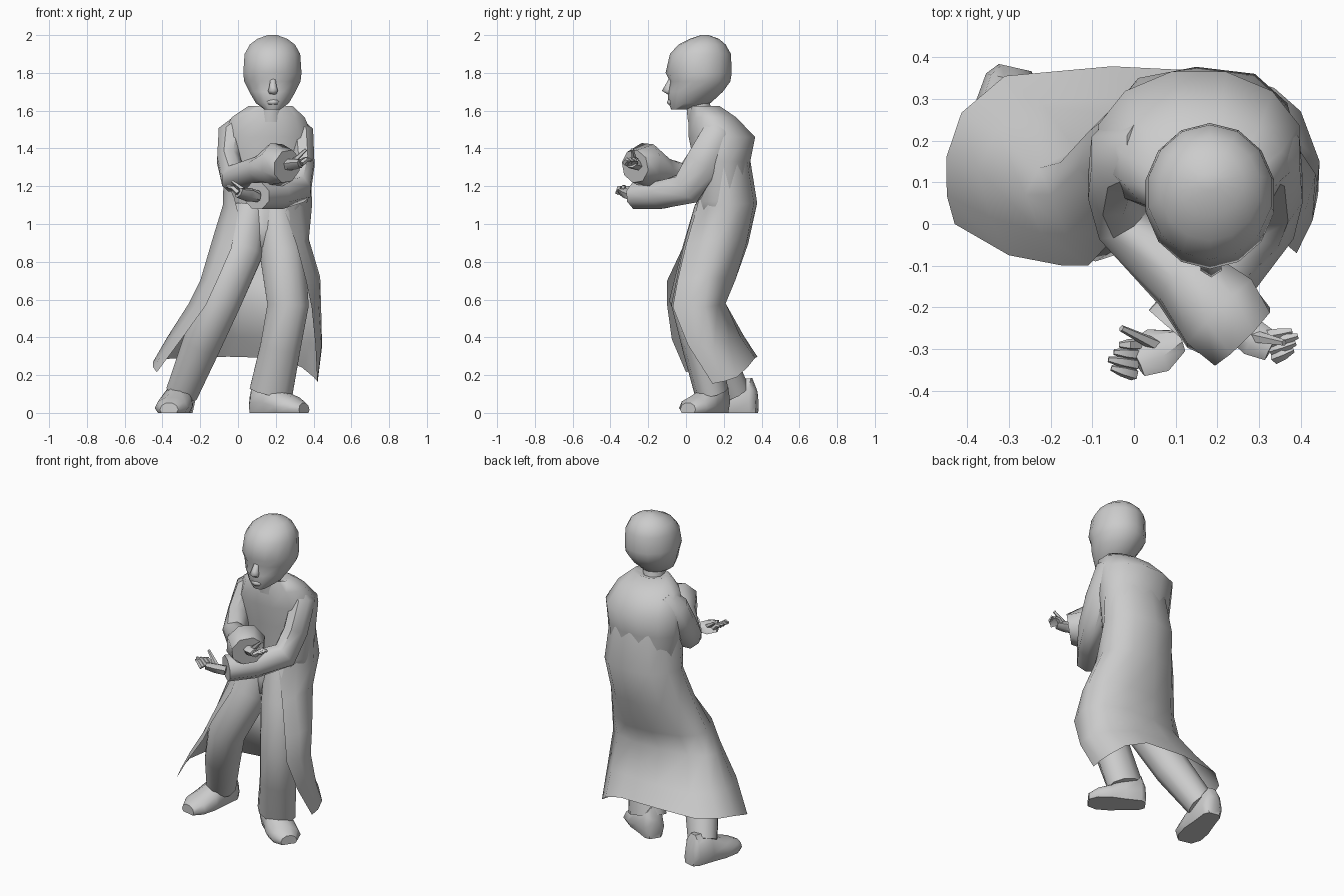
import bpy, math
from mathutils import Vector


def finish(name, verts, faces, angle=50):
    me = bpy.data.meshes.new(name)
    me.from_pydata([tuple(v) for v in verts], [], faces)
    me.update()
    ob = bpy.data.objects.new(name, me)
    bpy.context.collection.objects.link(ob)
    me.shade_smooth()
    me.set_sharp_from_angle(angle=math.radians(angle))
    return ob


def skin(name, rings, angle=50):
    """Join equal closed rings into a capped skin."""
    n = len(rings[0])
    verts = [v for r in rings for v in r]
    faces = [(k * n + i, k * n + (i + 1) % n, (k + 1) * n + (i + 1) % n, (k + 1) * n + i)
             for k in range(len(rings) - 1) for i in range(n)]
    faces += [tuple(reversed(range(n))), tuple(range(len(verts) - n, len(verts)))]
    return finish(name, verts, faces, angle)


def tube(name, pts, n=8, flat=False, ref=(0, 1, 0), angle=50):
    """Loft ellipses (x, y, z, r1, r2) along a path; flat keeps them level."""
    P = [Vector(p[:3]) for p in pts]
    rings = []
    for k, p in enumerate(pts):
        if flat:
            u, v = Vector((1, 0, 0)), Vector((0, 1, 0))
        else:
            a = P[k] - P[k - 1] if k else P[1] - P[0]
            b = P[k + 1] - P[k] if k + 1 < len(P) else a
            t = (a.normalized() + b.normalized()).normalized()
            u = Vector(ref).cross(t).normalized()
            v = t.cross(u)
        rings.append([P[k] + u * p[3] * math.cos(math.tau * (i + .5) / n)
                      + v * p[4] * math.sin(math.tau * (i + .5) / n) for i in range(n)])
    return skin(name, rings, angle)


# Head: level rings of (z, front y, back y, half width)
head = [(1.605, -.078, .0, .04), (1.64, -.092, .13, .088), (1.70, -.098, .195, .123),
        (1.755, -.085, .235, .15), (1.80, -.108, .242, .155), (1.90, -.085, .238, .148),
        (1.95, -.04, .21, .12), (1.98, .02, .175, .08), (2.0, .08, .12, .025)]
tube("head", [(.182, (f + b) / 2, z, w * 1.02, (b - f) / 2) for z, f, b, w in head], 14, True)
tube("nose", [(.185, -.07, 1.785, .012, .012), (.185, -.088, 1.73, .022, .025),
              (.185, -.095, 1.705, .03, .033), (.185, -.08, 1.685, .02, .015)], 6, True, angle=90)
tube("lips", [(.185, -.075, 1.632, .025, .02), (.185, -.077, 1.645, .038, .025),
              (.185, -.075, 1.66, .025, .018)], 6, True, angle=90)
tube("neck", [(.175, .08, 1.54, .075, .075), (.175, .07, 1.59, .067, .07),
              (.18, .06, 1.68, .062, .065)], 8, True)

# Torso with the upper part of the coat, and hips
tube("torso", [(.165, .19, 1.0, .17, .13), (.16, .195, 1.12, .215, .148), (.155, .19, 1.33, .24, .155),
               (.155, .19, 1.46, .25, .182), (.16, .14, 1.565, .20, .13),
               (.172, .10, 1.625, .12, .08), (.175, .085, 1.61, .06, .05)], 12, True, angle=80)
tube("hips", [(.14, .165, 1.1, .14, .115), (.14, .16, .97, .17, .13),
              (.12, .15, .88, .12, .105), (.11, .15, .85, .05, .06)], 10, True, angle=80)

# Coat skirt: rows run from right front edge round the back to left front edge
rows = [
    [(-.02, .07, 1.14), (-.075, .17, 1.3), (.04, .322, 1.34), (.27, .322, 1.34), (.385, .2, 1.3), (.28, .07, 1.14)],
    [(0, .05, 1.06), (-.08, .16, 1.10), (.01, .35, 1.11), (.29, .36, 1.11), (.392, .2, 1.10), (.25, .05, 1.06)],
    [(-.035, -.02, .87), (-.135, .13, .92), (-.03, .30, .90), (.27, .32, .90), (.375, .17, .92), (.31, .0, .89)],
    [(-.11, -.10, .70), (-.20, .07, .70), (-.10, .21, .70), (.24, .26, .70), (.435, .12, .72), (.36, -.045, .70)],
    [(-.17, -.10, .57), (-.26, .07, .58), (-.14, .18, .58), (.23, .21, .58), (.44, .10, .56), (.39, -.07, .56)],
    [(-.30, -.075, .39), (-.375, .13, .40), (-.22, .29, .40), (.22, .29, .40), (.445, .15, .35), (.41, .01, .36)],
    [(-.43, .0, .215), (-.45, .16, .27), (-.31, .355, .29), (.21, .365, .29), (.40, .27, .19), (.42, .14, .155)]]


def smooth_row(row, sub=2):
    p = [Vector(q) for q in row]
    out = []
    for i in range(len(p) - 1):
        a, b, c, d = p[max(i - 1, 0)], p[i], p[i + 1], p[min(i + 2, len(p) - 1)]
        for s in range(sub):
            t = s / sub
            out.append(.5 * (2 * b + (c - a) * t + (2 * a - 5 * b + 4 * c - d) * t * t
                             + (3 * b - a - 3 * c + d) * t ** 3))
    return out + [p[-1]]


grid = [smooth_row(r) for r in rows]
m = len(grid[0])
finish("coat_skirt", [v for r in grid for v in r],
       [(k * m + i, k * m + i + 1, (k + 1) * m + i + 1, (k + 1) * m + i)
        for k in range(len(grid) - 1) for i in range(m - 1)], 80)

# Trouser legs
tube("right_leg", [(.07, .15, 1.08, .10, .105), (.02, .095, .86, .12, .115), (-.09, .015, .60, .115, .105),
                   (-.19, .12, .37, .108, .105), (-.295, .255, .11, .09, .085)], 10)
tube("left_leg", [(.20, .15, 1.08, .10, .105), (.235, .10, .84, .125, .12), (.265, .03, .57, .115, .108),
                  (.225, .08, .35, .112, .10), (.175, .135, .11, .12, .09)], 10)


# Shoes: flattened ellipses from heel to toe
def shoe(name, heel, toe):
    h, t = Vector((*heel, 0)), Vector((*toe, 0))
    side = (t - h).normalized().cross(Vector((0, 0, 1)))
    rings = []
    for f, w, top in [(0, .04, .12), (.08, .065, .19), (.35, .078, .18),
                      (.6, .095, .115), (.85, .09, .085), (1, .05, .055)]:
        c = h.lerp(t, f)
        rings.append([c + side * w * math.cos(a) + Vector((0, 0, max(0, top * (.3 + .7 * math.sin(a)))))
                      for a in (math.tau * i / 10 for i in range(10))])
    skin(name, rings)


shoe("right_shoe", (-.285, .375), (-.365, .02))
shoe("left_shoe", (.08, .195), (.35, .01))

# Folded sleeves, each one bent tube ending in a wide cuff
SIDE = (1, 0, 0)
tube("right_sleeve", [(.02, .18, 1.54, .07, .05), (-.035, .165, 1.47, .095, .078), (-.05, .09, 1.34, .09, .065),
                      (-.025, .01, 1.245, .08, .075), (.12, -.13, 1.28, .08, .09),
                      (.205, -.215, 1.315, .12, .118), (.26, -.27, 1.305, .09, .10)], 8, ref=SIDE)
tube("left_sleeve", [(.28, .18, 1.54, .07, .05), (.335, .165, 1.47, .09, .072), (.345, .085, 1.32, .098, .064),
                     (.32, .01, 1.19, .095, .075), (.21, -.13, 1.155, .08, .085),
                     (.10, -.26, 1.15, .075, .09)], 8, ref=SIDE)


# Hands: palm, thumb and fingers
def hand(name, wrist, knuckle, tip, thumb, wide):
    w, k, t = Vector(wrist), Vector(knuckle), Vector(tip)
    tube(name + "_palm", [(*w, .03, .03), (*w.lerp(k, .5), .03, wide), (*k, .022, wide * .8)],
         6, ref=SIDE)
    across = (t - k).cross(Vector((0, 0, 1))).normalized()
    for i in range(4):
        o = across * (i - 1.5) * wide * .4
        a, b = k + o, t + o * .8 - (t - k) * .15 * abs(i - 1)
        mid = a.lerp(b, .5) + Vector((0, 0, .012))
        tube(name + "_finger", [(*a, .016, .016), (*mid, .014, .014), (*b, .007, .007)], 5, ref=(.3, .3, 1))
    tube(name + "_thumb", [(*w.lerp(k, .4), .018, .018), (*thumb, .008, .008)], 5, ref=(.3, .3, 1))


hand("right_hand", (.24, -.25, 1.31), (.33, -.295, 1.32), (.395, -.275, 1.34), (.36, -.285, 1.395), .045)
hand("left_hand", (.11, -.28, 1.145), (.005, -.325, 1.165), (-.06, -.315, 1.20), (-.03, -.25, 1.225), .06)
